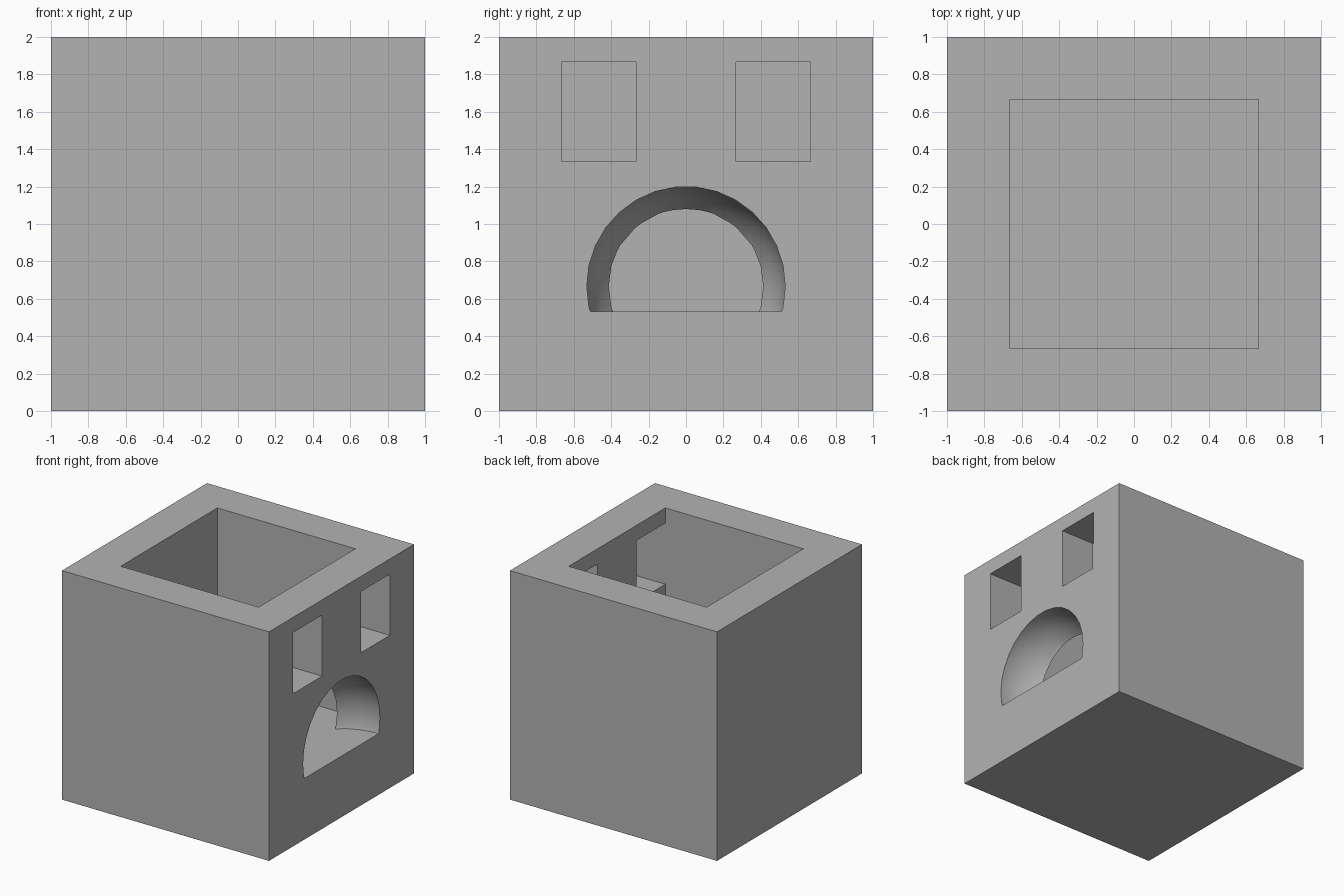
import bpy, bmesh, math
from mathutils import Vector, Matrix

default = bpy.data.objects.get("Cube")
if default:
    bpy.data.objects.remove(default, do_unlink=True)

FLOOR = 8 / 15      # floor height of the cavity and of the mouth
INNER = 2 / 3       # half width of the cavity
RADIUS = 8 / 15     # radius of the mouth sphere

grey = bpy.data.materials.new("plain grey")
grey.use_nodes = True
colour = (0.45, 0.45, 0.45, 1)
grey.diffuse_color = colour
grey.node_tree.nodes["Principled BSDF"].inputs["Base Color"].default_value = colour


def make_object(name, bm):
    bmesh.ops.recalc_face_normals(bm, faces=bm.faces)
    mesh = bpy.data.meshes.new(name)
    bm.to_mesh(mesh)
    bm.free()
    mesh.materials.append(grey)
    obj = bpy.data.objects.new(name, mesh)
    bpy.context.collection.objects.link(obj)
    return obj


def make_box(name, low, high):
    low, high = Vector(low), Vector(high)
    bm = bmesh.new()
    bmesh.ops.create_cube(bm, size=1)
    bmesh.ops.scale(bm, vec=high - low, verts=bm.verts)
    bmesh.ops.translate(bm, vec=(low + high) / 2, verts=bm.verts)
    return make_object(name, bm)


def make_dome(name, centre):
    # Sphere with flat poles, made by turning a half-circle profile
    bm = bmesh.new()
    step = math.radians(12)
    ring = [bm.verts.new((RADIUS * math.sin((i + 0.5) * step), 0,
                          RADIUS * math.cos((i + 0.5) * step))) for i in range(15)]
    edges = [bm.edges.new(pair) for pair in zip(ring, ring[1:])]
    bmesh.ops.spin(bm, geom=ring + edges, cent=(0, 0, 0), axis=(0, 0, 1),
                   angle=math.tau, steps=30, use_merge=True)
    bmesh.ops.remove_doubles(bm, verts=bm.verts, dist=0.0001)
    bmesh.ops.translate(bm, vec=centre, verts=bm.verts)
    # Slice off the bottom level with the floor, then close both ends
    bmesh.ops.bisect_plane(bm, geom=bm.verts[:] + bm.edges[:] + bm.faces[:],
                           plane_co=(0, 0, FLOOR), plane_no=(0, 0, 1), clear_inner=True)
    bmesh.ops.holes_fill(bm, edges=bm.edges, sides=0)
    return make_object(name, bm)


# Solid block
block = make_box("hollow_block", (-1, -1, 0), (1, 1, 2))

# Open-topped cavity, mouth and the two eye windows
cutters = [make_box("cavity_cutter", (-INNER, -INNER, FLOOR), (INNER, INNER, 2.2)),
           make_dome("mouth_cutter", (1, 0, INNER))]
for side in (-1, 1):
    ys = sorted((side * 4 / 15, side * INNER))
    cutters.append(make_box("window_cutter", (0.5, ys[0], 4 / 3), (1.2, ys[1], 28 / 15)))

bpy.ops.object.select_all(action='DESELECT')
bpy.context.view_layer.objects.active = block
block.select_set(True)
for cutter in cutters:
    cut = block.modifiers.new("cut", 'BOOLEAN')
    cut.operation = 'DIFFERENCE'
    cut.solver = 'EXACT'
    cut.object = cutter
    bpy.ops.object.modifier_apply(modifier=cut.name)
    bpy.data.objects.remove(cutter, do_unlink=True)

# Smooth the mouth, keep the corners crisp
bpy.ops.object.shade_smooth_by_angle(angle=math.radians(30))
